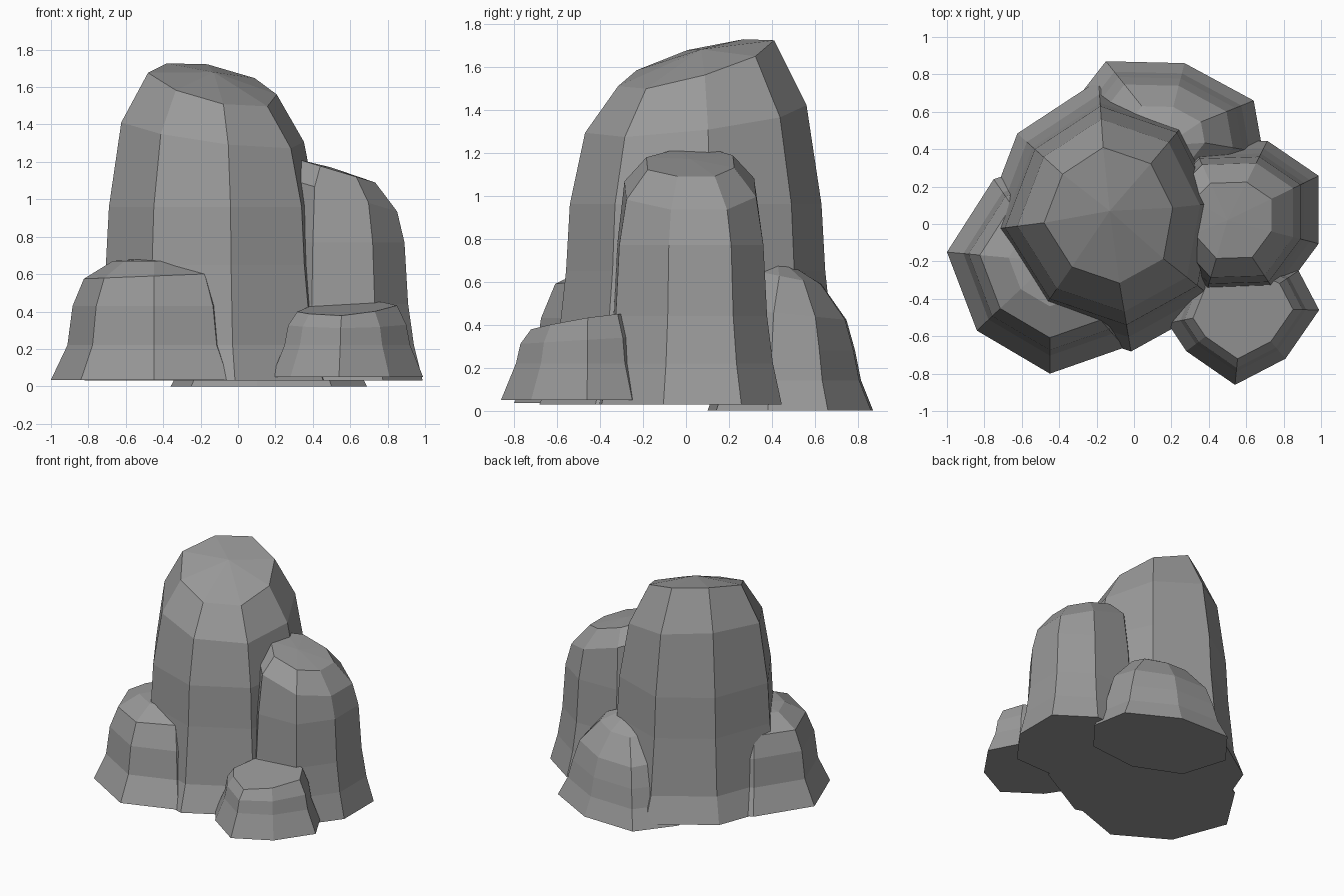
import bpy
import bmesh

cube = bpy.data.objects.get("Cube")
if cube:
    bpy.data.objects.remove(cube, do_unlink=True)

# One plain stone colour
stone = bpy.data.materials.new("grey_stone")
stone.use_nodes = True
colour = (0.32, 0.32, 0.32, 1.0)
stone.diffuse_color = colour
stone.node_tree.nodes["Principled BSDF"].inputs["Base Color"].default_value = colour
stone.node_tree.nodes["Principled BSDF"].inputs["Roughness"].default_value = 0.9


def rock(name, centre, outline, layers, peak):
    """Stack scaled copies of an outline; a layer is (height, scale, slope_x, slope_y)."""
    cx, cy = centre
    bm = bmesh.new()
    rings = []
    for height, scale, slope_x, slope_y in layers:
        ring = []
        for x, y in outline:
            dx, dy = (x - cx) * scale, (y - cy) * scale
            z = height + slope_x * dx + slope_y * dy
            ring.append(bm.verts.new((cx + dx, cy + dy, z)))
        rings.append(ring)
    count = len(outline)
    for lower, upper in zip(rings, rings[1:]):
        for i in range(count):
            j = (i + 1) % count
            bm.faces.new((lower[i], lower[j], upper[j], upper[i]))
    # Flat underside and faceted crown
    bm.faces.new(list(reversed(rings[0])))
    tip = bm.verts.new(peak)
    for i in range(count):
        bm.faces.new((rings[-1][i], rings[-1][(i + 1) % count], tip))
    bmesh.ops.recalc_face_normals(bm, faces=bm.faces)
    mesh = bpy.data.meshes.new(name)
    bm.to_mesh(mesh)
    bm.free()
    mesh.materials.append(stone)
    obj = bpy.data.objects.new(name, mesh)
    bpy.context.scene.collection.objects.link(obj)
    return obj


# Tall central boulder
rock("main_boulder", (-.14, .05),
     [(-.69, -.02), (-.45, -.4), (-.04, -.54), (.34, -.33),
      (.42, .11), (.23, .49), (-.18, .63), (-.53, .4)],
     [(.03, 1.24, 0, 0), (.22, 1.11, 0, 0), (.65, 1.03, 0, 0), (.96, 1, 0, 0),
      (1.36, .88, -.12, .11), (1.62, .62, -.2, .27)],
     (-.13, .07, 1.68))

# Medium boulder on the left side, sloping outward
rock("side_boulder", (.5, .02),
     [(.89, -.08), (.89, .21), (.67, .36), (.35, .35),
      (.2, .2), (.2, -.1), (.4, -.32), (.72, -.31)],
     [(.03, 1.25, 0, 0), (.22, 1.13, 0, 0), (.44, 1.05, 0, 0), (.77, 1, 0, 0),
      (1.04, .9, -.3, 0), (1.16, .6, -.3, 0)],
     (.5, .02, 1.17))

# Low boulder at the front right
rock("front_right_boulder", (-.45, -.2),
     [(-1, -.15), (-.84, -.57), (-.45, -.8), (-.05, -.66),
      (.1, -.2), (-.05, .2), (-.4, .35), (-.75, .24)],
     [(.035, 1, 0, 0), (.22, .84, 0, 0), (.43, .79, 0, 0),
      (.59, .68, .04, 0), (.67, .4, 0, 0)],
     (-.45, -.2, .69))

# Pointed boulder at the back
rock("back_boulder", (.17, .47),
     [(-.15, .87), (.27, .86), (.64, .66), (.69, .38),
      (.5, .14), (.1, .1), (-.25, .25), (-.36, .6)],
     [(0, 1, 0, 0), (.14, .86, 0, 0), (.28, .79, 0, 0),
      (.45, .69, 0, -.1), (.62, .4, 0, -.2)],
     (.17, .42, .72))

# Small flat-topped boulder at the front left
rock("front_left_boulder", (.58, -.45),
     [(.54, -.86), (.81, -.72), (.99, -.46), (.88, -.25),
      (.6, -.12), (.28, -.28), (.18, -.53), (.28, -.68)],
     [(.05, 1, 0, 0), (.22, .83, 0, 0), (.33, .78, 0, .06), (.42, .66, .05, .15)],
     (.58, -.45, .42))
